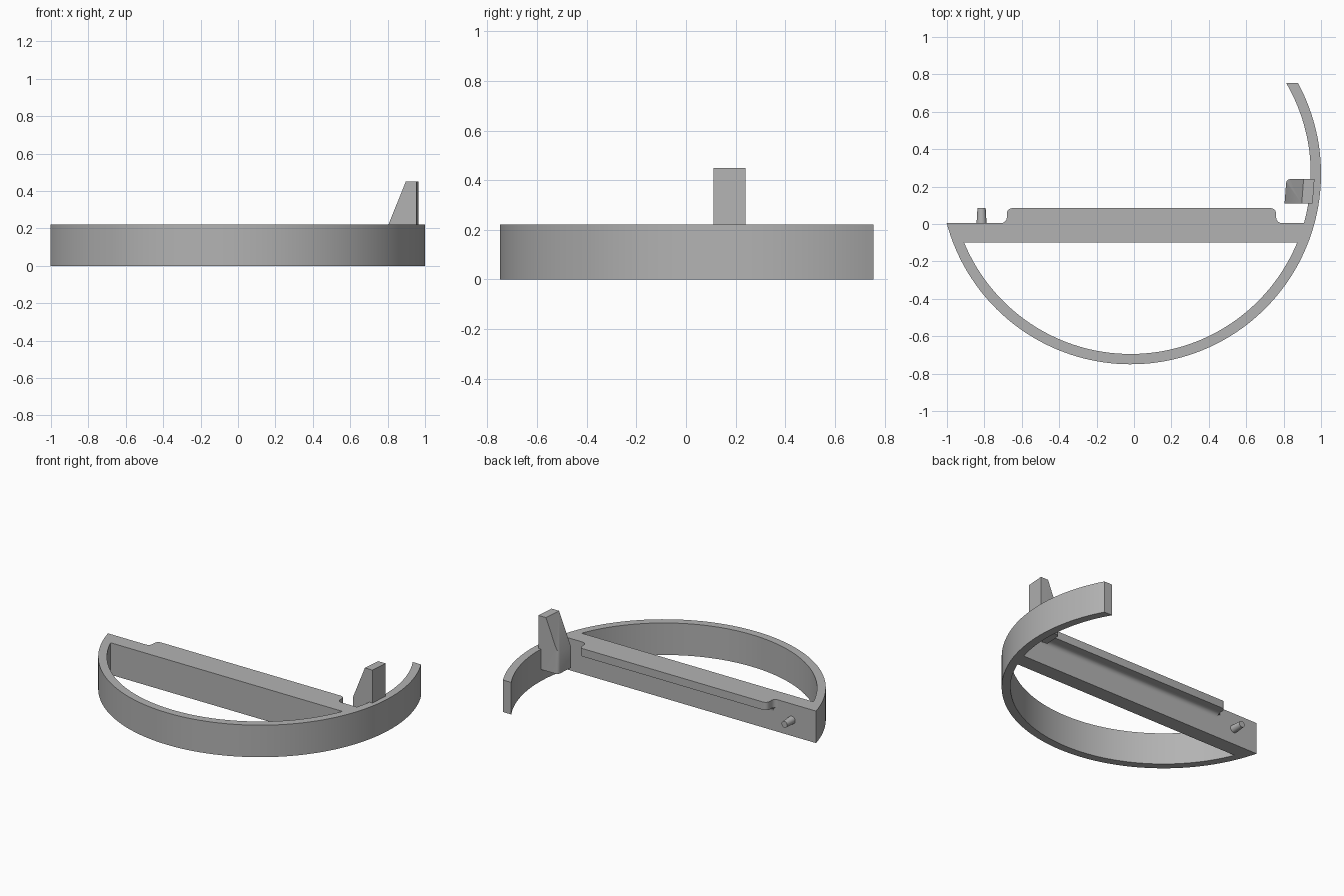
import bpy, bmesh, math
from mathutils import Matrix

if "Cube" in bpy.data.objects:
    bpy.data.objects.remove(bpy.data.objects["Cube"])

grey = bpy.data.materials.new("plain grey")
grey.use_nodes = True
colour = (0.45, 0.45, 0.45, 1)
grey.diffuse_color = colour
grey.node_tree.nodes["Principled BSDF"].inputs["Base Color"].default_value = colour

CX, CY, R_OUT, R_IN = -0.018, 0.268, 1.018, 0.963
H, BACK, FRONT, TIP = 0.222, 0.005, -0.10, 0.755


def arc(cx, cy, r, a0, a1, n):
    return [(cx + r * math.cos(a0 + (a1 - a0) * i / n),
             cy + r * math.sin(a0 + (a1 - a0) * i / n)) for i in range(n + 1)]


def finish(obj, angle=30):
    obj.data.materials.clear()
    obj.data.materials.append(grey)
    bpy.ops.object.select_all(action='DESELECT')
    obj.select_set(True)
    bpy.context.view_layer.objects.active = obj
    bpy.ops.object.shade_smooth_by_angle(angle=math.radians(angle))
    return obj


def plate(name, outlines, z0, z1):
    """Flat outlines (later ones are holes) filled and extruded from z0 to z1."""
    curve = bpy.data.curves.new(name, 'CURVE')
    curve.dimensions = '2D'
    curve.fill_mode = 'BOTH'
    curve.extrude = (z1 - z0) / 2
    for pts in outlines:
        spline = curve.splines.new('POLY')
        spline.points.add(len(pts) - 1)
        for p, (x, y) in zip(spline.points, pts):
            p.co = (x, y, 0, 1)
        spline.use_cyclic_u = True
    temp = bpy.data.objects.new(name + " outline", curve)
    bpy.context.collection.objects.link(temp)
    bpy.context.view_layer.update()
    graph = bpy.context.evaluated_depsgraph_get()
    mesh = bpy.data.meshes.new_from_object(temp.evaluated_get(graph))
    bpy.data.objects.remove(temp)
    bm = bmesh.new()
    bm.from_mesh(mesh)
    bmesh.ops.remove_doubles(bm, verts=bm.verts, dist=0.0001)
    bmesh.ops.translate(bm, verts=bm.verts, vec=(0, 0, (z0 + z1) / 2))
    bmesh.ops.recalc_face_normals(bm, faces=bm.faces)
    bm.to_mesh(mesh)
    bm.free()
    mesh.name = name
    obj = bpy.data.objects.new(name, mesh)
    bpy.context.collection.objects.link(obj)
    return finish(obj)


def prism(name, section, place):
    """Extrude a 2D section between two ends; place(u, v, end) gives the 3D point."""
    bm = bmesh.new()
    ends = [[bm.verts.new(place(u, v, e)) for u, v in section] for e in (0, 1)]
    bm.faces.new(ends[0])
    bm.faces.new(ends[1])
    for i in range(len(section)):
        j = (i + 1) % len(section)
        bm.faces.new((ends[0][i], ends[0][j], ends[1][j], ends[1][i]))
    bmesh.ops.recalc_face_normals(bm, faces=bm.faces)
    mesh = bpy.data.meshes.new(name)
    bm.to_mesh(mesh)
    bm.free()
    obj = bpy.data.objects.new(name, mesh)
    bpy.context.collection.objects.link(obj)
    return obj


# Curved band and straight bar in one outline, with the half-moon opening
def angle_at(r, y):
    return math.asin((y - CY) / r)


outer = arc(CX, CY, R_OUT, -math.pi - angle_at(R_OUT, BACK), angle_at(R_OUT, TIP), 96)
inner = arc(CX, CY, R_IN, angle_at(R_IN, TIP), angle_at(R_IN, BACK), 28)
opening = arc(CX, CY, R_IN, -math.pi - angle_at(R_IN, FRONT), angle_at(R_IN, FRONT), 72)
plate("band_and_bar", [outer + inner, opening], 0, H)

# Ledge along the back of the bar, flush with the top
r, left, right, edge = 0.03, -0.68, 0.76, 0.085
q = math.pi / 2
ledge = (arc(left - r, BACK + r, r, -q, 0, 6) + arc(left + r, edge - r, r, 2 * q, q, 6)
         + arc(right - r, edge - r, r, q, 0, 6) + arc(right + r, BACK + r, r, 2 * q, 3 * q, 6))
under = H - 0.055
plate("ledge", [ledge], under, H)

# Hollow fillet under the ledge
fillet = [(BACK, under)] + arc(BACK + r, under - r, r, q, 2 * q, 6)
finish(prism("ledge_fillet", fillet, lambda u, v, e: (right if e else left, u, v)))

# Sloped catch post on the inside of the band, leaning with the curve
side = [(0.805, 0.08), (0.805, H), (0.897, 0.45), (0.955, 0.45), (0.955, 0.08)]
post = prism("catch_post", side,
             lambda u, v, e: (u + 0.01 * e, 0.24 if e else 0.11, v))
bm = bmesh.new()
bm.from_mesh(post.data)
corner = [e for e in bm.edges if all(v.co.x < 0.82 and v.co.y > 0.2 for v in e.verts)]
bmesh.ops.bevel(bm, geom=corner, offset=0.02, segments=3, affect='EDGES', profile=0.5)
bm.to_mesh(post.data)
bm.free()
finish(post)

# Small tapered pin on the back of the bar
bm = bmesh.new()
bmesh.ops.create_cone(bm, cap_ends=True, segments=24, radius1=0.027, radius2=0.022, depth=0.085,
                      matrix=Matrix.Translation((-0.815, 0.0425, 0.11))
                      @ Matrix.Rotation(-q, 4, 'X'))
mesh = bpy.data.meshes.new("pin")
bm.to_mesh(mesh)
bm.free()
pin = bpy.data.objects.new("pin", mesh)
bpy.context.collection.objects.link(pin)
finish(pin)
